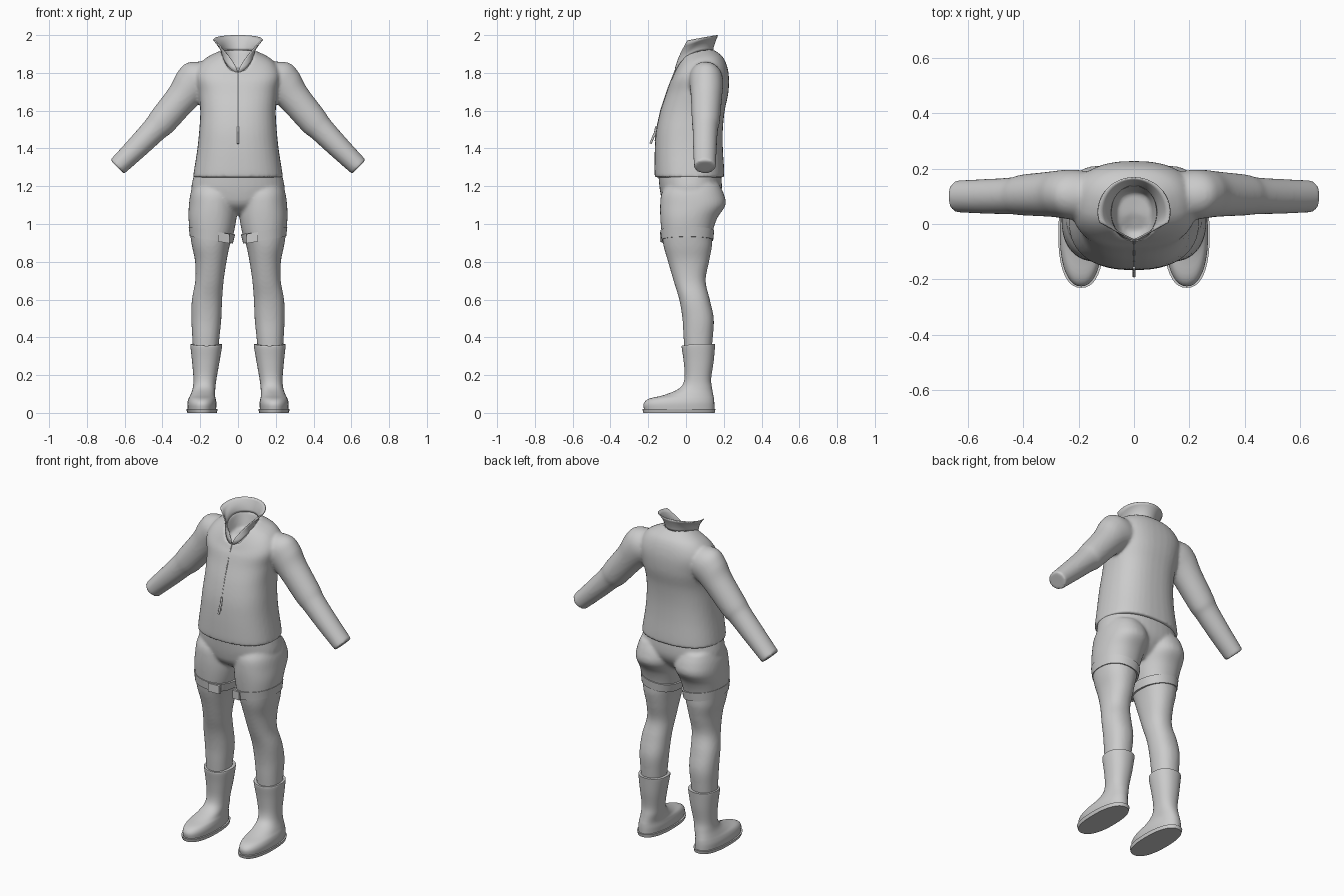
import bpy, bmesh, math
from mathutils import Vector

cube = bpy.data.objects.get("Cube")
if cube:
    bpy.data.objects.remove(cube, do_unlink=True)

grey = bpy.data.materials.new("plain grey")
grey.use_nodes = True
tone = (0.6, 0.6, 0.6, 1)
grey.diffuse_color = tone
grey.node_tree.nodes["Principled BSDF"].inputs["Base Color"].default_value = tone
SEG = 40


def spline(rows, steps=5):
    """Catmull-Rom interpolation of table rows."""
    out = []
    for i in range(len(rows) - 1):
        a, b, c, d = (rows[max(0, min(len(rows) - 1, i + k))] for k in (-1, 0, 1, 2))
        for s in range(steps):
            t = s / steps
            out.append([0.5 * (2*q + (r-p)*t + (2*p-5*q+4*r-w)*t*t + (3*q-p-3*r+w)*t**3)
                        for p, q, r, w in zip(a, b, c, d)])
    return out + [list(rows[-1])]


def power(v, p):
    return math.copysign(abs(v) ** p, v)


def flat_ring(row, p=0.9, side=1, tilt=0.0, grow=0.0):
    """Ring from (z, x0, x1, y0, y1, drop of the front edge)."""
    z, x0, x1, y0, y1, drop = row
    cx, cy = (x0 + x1) / 2, (y0 + y1) / 2
    rx, ry = (x1 - x0) / 2 + grow, (y1 - y0) / 2 + grow
    pts = []
    for i in range(SEG):
        a = 2 * math.pi * i / SEG
        x, y = rx * power(math.sin(a), p), ry * power(math.cos(a), p)
        pts.append(Vector((side * (cx + x), cy + y,
                           z + tilt * x - drop * ((1 - math.cos(a)) / 2) ** 3)))
    return pts


def arm_ring(row, side):
    """Ring from (x, z, y, radius, depth radius, slope in degrees)."""
    x, z, y, r, ry, ang = row
    sx, cz = math.sin(math.radians(ang)), math.cos(math.radians(ang))
    pts = []
    for i in range(SEG):
        a = 2 * math.pi * i / SEG
        k = r * math.cos(a)
        pts.append(Vector((side * (x + k * sx), y + ry * math.sin(a), z + k * cz)))
    return pts


def add_loft(bm, rings, closed=True):
    rows = [[bm.verts.new(p) for p in ring] for ring in rings]
    n = len(rows[0])
    for a, b in zip(rows, rows[1:]):
        for i in range(n if closed else n - 1):
            j = (i + 1) % n
            bm.faces.new((a[i], a[j], b[j], b[i]))
    if closed:
        for end in (rows[0], rows[-1]):
            hub = bm.verts.new(sum((v.co for v in end), Vector()) / n)
            for i in range(n):
                bm.faces.new((end[i], end[(i + 1) % n], hub))


def finish(name, bm, blend=False):
    bmesh.ops.recalc_face_normals(bm, faces=bm.faces)
    mesh = bpy.data.meshes.new(name)
    bm.to_mesh(mesh)
    bm.free()
    mesh.materials.append(grey)
    ob = bpy.data.objects.new(name, mesh)
    bpy.context.collection.objects.link(ob)
    bpy.ops.object.select_all(action="DESELECT")
    ob.select_set(True)
    bpy.context.view_layer.objects.active = ob
    if blend:
        rm = ob.modifiers.new("blend", "REMESH")
        rm.mode, rm.voxel_size, rm.use_smooth_shade = "VOXEL", 0.009, True
        sm = ob.modifiers.new("soften", "SMOOTH")
        sm.factor, sm.iterations = 0.5, 5
    else:
        bpy.ops.object.shade_smooth_by_angle(angle=math.radians(40))
    return ob


# Jacket: body with sunken neck opening, and two sleeves
neck = (1.927, -0.085, 0.085, -0.058, 0.14, 0.117)
body = [
    (1.247, -0.238, 0.238, -0.165, 0.203, 0),
    (1.29, -0.232, 0.232, -0.167, 0.202, 0),
    (1.40, -0.215, 0.215, -0.165, 0.195, 0),
    (1.50, -0.205, 0.205, -0.157, 0.195, 0),
    (1.60, -0.20, 0.20, -0.135, 0.205, 0),
    (1.70, -0.21, 0.21, -0.105, 0.225, 0.01),
    (1.80, -0.225, 0.225, -0.085, 0.225, 0.05),
    (1.88, -0.18, 0.18, -0.07, 0.198, 0.10),
    neck,
]
sleeve = [
    (0.12, 1.775, 0.10, 0.08, 0.08, 15),
    (0.20, 1.765, 0.105, 0.11, 0.09, 35),
    (0.25, 1.73, 0.108, 0.102, 0.088, 43),
    (0.30, 1.665, 0.108, 0.086, 0.082, 47),
    (0.40, 1.545, 0.105, 0.078, 0.074, 45),
    (0.44, 1.502, 0.102, 0.069, 0.067, 45),
    (0.53, 1.41, 0.10, 0.061, 0.063, 45),
    (0.64, 1.302, 0.10, 0.052, 0.058, 45),
]
bm = bmesh.new()
rings = [flat_ring(r, 0.82) for r in spline(body)]
rings += [flat_ring((1.83, -0.062, 0.062, -0.03, 0.115, 0.04), 0.82)]
add_loft(bm, rings)
for s in (1, -1):
    add_loft(bm, [arm_ring(r, s) for r in spline(sleeve)])
finish("jacket", bm, blend=True)

# Flared collar, meeting in a point at the front
N = 41
base, top = [], []
for i in range(N):
    u = 2 * i / (N - 1) - 1
    a, b = u * math.pi, u * 1.9
    base.append(Vector((0.085 * math.sin(a), 0.041 + 0.1 * math.cos(a),
                        1.92 - 0.117 * ((1 - math.cos(a)) / 2) ** 3)))
    top.append(Vector((0.13 * math.sin(b), 0.045 + 0.122 * math.cos(b),
                       1.977 + 0.022 * math.cos(b))))
bm = bmesh.new()
strips = []
for k in range(7):
    t = k / 6
    flare = t ** 1.4
    strips.append([Vector((p.x + (q.x - p.x) * flare, p.y + (q.y - p.y) * flare,
                           p.z + (q.z - p.z) * t)) for p, q in zip(base, top)])
add_loft(bm, strips, closed=False)
collar = finish("collar", bm)
wall = collar.modifiers.new("thickness", "SOLIDIFY")
wall.thickness, wall.offset = 0.006, 0

# Trousers: hips and two legs
hips = [
    (1.05, -0.07, 0.07, -0.05, 0.09, 0),
    (1.10, -0.19, 0.19, -0.115, 0.15, 0),
    (1.17, -0.247, 0.247, -0.137, 0.188, 0),
    (1.28, -0.228, 0.228, -0.148, 0.185, 0),
]
leg = [
    (1.21, 0.03, 0.235, -0.10, 0.175, 0),
    (1.16, 0.005, 0.252, -0.13, 0.20, 0),
    (1.10, 0.003, 0.26, -0.137, 0.209, 0),
    (1.03, 0.008, 0.262, -0.136, 0.165, 0),
    (0.95, 0.023, 0.254, -0.129, 0.14, 0),
    (0.88, 0.045, 0.243, -0.118, 0.137, 0),
    (0.80, 0.061, 0.227, -0.095, 0.122, 0),
    (0.70, 0.076, 0.226, -0.066, 0.104, 0),
    (0.60, 0.084, 0.244, -0.036, 0.126, 0),
    (0.50, 0.088, 0.247, -0.019, 0.147, 0),
    (0.40, 0.098, 0.242, -0.013, 0.142, 0),
    (0.28, 0.11, 0.235, -0.005, 0.13, 0),
]
bm = bmesh.new()
add_loft(bm, [flat_ring(r) for r in spline(hips)])
for s in (1, -1):
    add_loft(bm, [flat_ring(r, side=s) for r in spline(leg)])
finish("trousers", bm, blend=True)

# Boots, soles, thigh straps and buckles
boot = [
    (0.018, 0.116, 0.266, -0.222, 0.15, 0),
    (0.05, 0.114, 0.268, -0.224, 0.15, 0),
    (0.075, 0.118, 0.262, -0.195, 0.148, 0),
    (0.095, 0.122, 0.252, -0.115, 0.144, 0),
    (0.13, 0.120, 0.240, -0.035, 0.138, 0),
    (0.18, 0.114, 0.236, -0.008, 0.133, 0),
    (0.27, 0.098, 0.243, -0.012, 0.146, 0),
    (0.355, 0.084, 0.252, -0.023, 0.154, 0.008),
    (0.366, 0.086, 0.250, -0.02, 0.155, 0.012),
]
sole = [(0, 0.112, 0.268, -0.226, 0.152, 0), (0.02, 0.108, 0.274, -0.231, 0.156, 0)]
strap = [(0.915, 0.033, 0.249, -0.124, 0.138, 0), (0.965, 0.021, 0.255, -0.13, 0.143, 0)]
for s, word in ((1, "left"), (-1, "right")):
    bm = bmesh.new()
    add_loft(bm, [flat_ring(r, side=s) for r in spline(boot, 4)])
    finish(word + "_boot", bm)
    bm = bmesh.new()
    add_loft(bm, [flat_ring(r, 0.85, s) for r in sole])
    finish(word + "_sole", bm)
    bm = bmesh.new()
    add_loft(bm, [flat_ring(r, side=s, tilt=0.16, grow=0.006) for r in strap])
    finish(word + "_thigh_strap", bm)
    bm = bmesh.new()
    bmesh.ops.create_cube(bm, size=1)
    for v in bm.verts:
        v.co = Vector((s * (0.075 + 0.06 * v.co.x), -0.118 + 0.02 * v.co.y - 0.02 * v.co.x,
                       0.927 + 0.05 * v.co.z + 0.01 * v.co.x))
    finish(word + "_strap_buckle", bm)


def cord(name, pts, radius):
    curve = bpy.data.curves.new(name, "CURVE")
    curve.dimensions, curve.bevel_depth, curve.bevel_resolution = "3D", radius, 2
    curve.use_fill_caps = True
    line = curve.splines.new("POLY")
    line.points.add(len(pts) - 1)
    for pt, co in zip(line.points, pts):
        pt.co = (*co, 1)
    curve.materials.append(grey)
    bpy.context.collection.objects.link(bpy.data.objects.new(name, curve))


# Front zipper and its hanging pull
cord("zipper", [(0, -0.058, 1.81), (0, -0.098, 1.71), (0, -0.134, 1.60),
                (0, -0.156, 1.50), (0, -0.163, 1.44)], 0.003)
cord("zipper_slider", [(0, -0.157, 1.515), (0, -0.168, 1.465)], 0.006)
cord("zipper_pull", [(0, -0.168, 1.475), (0, -0.188, 1.425)], 0.006)
